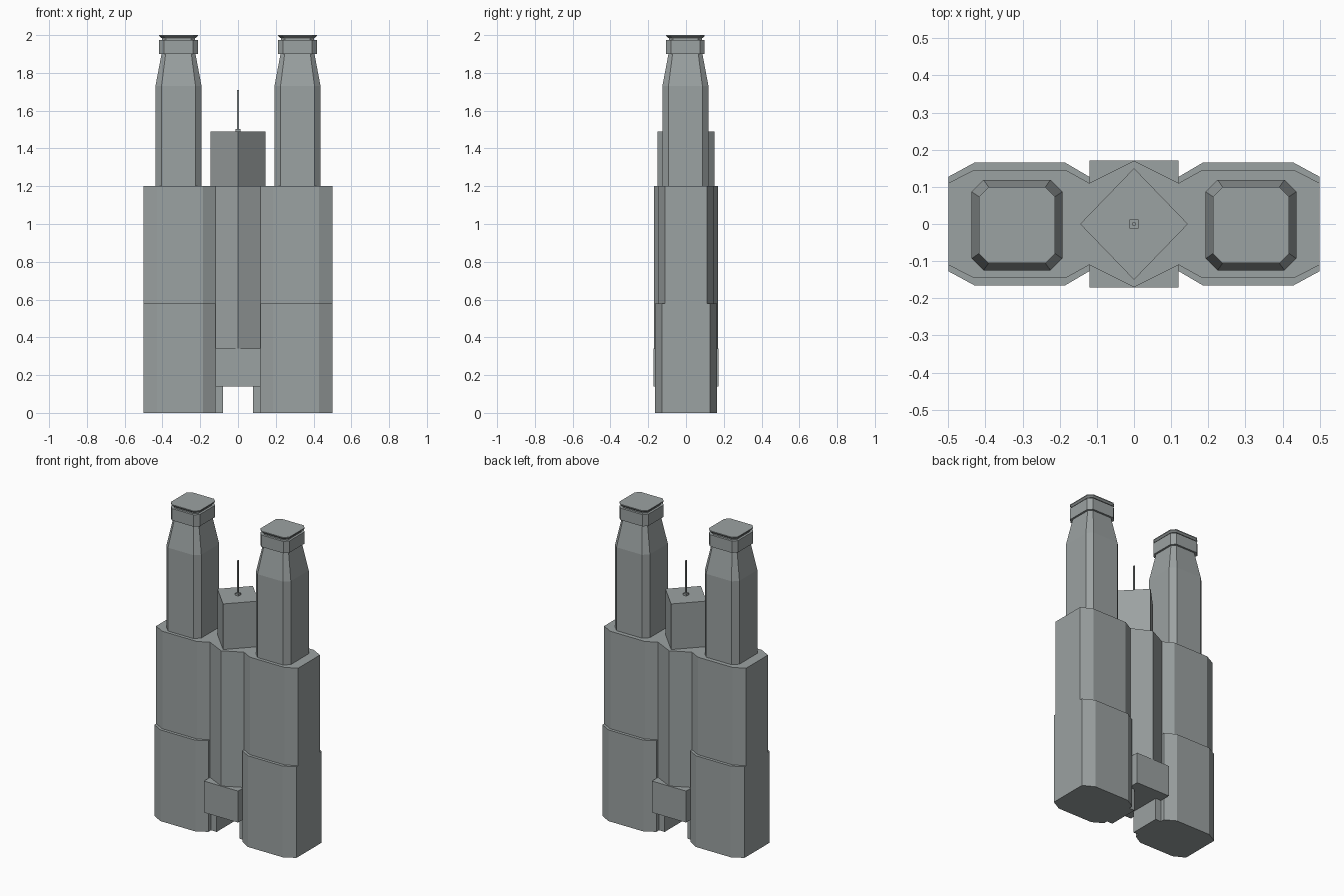
import bpy, bmesh

if "Cube" in bpy.data.objects:
    bpy.data.objects.remove(bpy.data.objects["Cube"])

concrete = bpy.data.materials.new("concrete_grey")
concrete.diffuse_color = (0.33, 0.36, 0.36, 1)
concrete.use_nodes = True
concrete.node_tree.nodes["Principled BSDF"].inputs["Base Color"].default_value = concrete.diffuse_color


def loft(name, rings):
    """Solid through stacked rings; each ring is (z, list of xy points)."""
    bm = bmesh.new()
    loops = [[bm.verts.new((x, y, z)) for x, y in pts] for z, pts in rings]
    n = len(loops[0])
    for a, b in zip(loops, loops[1:]):
        for i in range(n):
            j = (i + 1) % n
            bm.faces.new((a[i], a[j], b[j], b[i]))
    bm.faces.new(loops[0][::-1])
    bm.faces.new(loops[-1])
    bmesh.ops.recalc_face_normals(bm, faces=bm.faces)
    me = bpy.data.meshes.new(name)
    bm.to_mesh(me)
    bm.free()
    me.materials.append(concrete)
    ob = bpy.data.objects.new(name, me)
    bpy.context.collection.objects.link(ob)
    return ob


def prism(name, pts, z0, z1):
    return loft(name, [(z0, pts), (z1, pts)])


def rect(hx, hy, cx=0.0, cy=0.0):
    return [(cx - hx, cy - hy), (cx + hx, cy - hy), (cx + hx, cy + hy), (cx - hx, cy + hy)]


def octagon(cx, cy, h, c):
    k = h - c
    pts = [(-k, -h), (k, -h), (h, -k), (h, k), (k, h), (-k, h), (-h, k), (-h, -k)]
    return [(cx + x, cy + y) for x, y in pts]


def wing(s, edge, face):
    """Chamfered plan of one side block."""
    front = [(0.12, -edge), (0.185, -face), (0.43, -face), (0.50, -edge)]
    pts = front + [(x, -y) for x, y in reversed(front)]
    return [(s * x, y) for x, y in pts]


for s, side in ((-1, "left"), (1, "right")):
    # Side blocks: wide base, slimmer upper storey, inner gate pier
    prism(side + "_base_block", wing(s, 0.127, 0.165), 0, 0.58)
    prism(side + "_upper_block", wing(s, 0.11, 0.146), 0.58, 1.2)
    prism(side + "_gate_pier", rect(0.02, 0.10, s * 0.10), 0, 0.14)

    # Tower with tapered head
    cx, cy = s * 0.315, -0.003
    loft(side + "_tower", [(1.2, octagon(cx, cy, 0.122, 0.032)),
                           (1.73, octagon(cx, cy, 0.122, 0.032)),
                           (1.90, octagon(cx, cy, 0.09, 0.022))])
    # Collar, neck and flared roof slab
    prism(side + "_collar", octagon(cx, cy, 0.102, 0.025), 1.90, 1.975)
    prism(side + "_neck", octagon(cx, cy, 0.088, 0.022), 1.975, 1.99)
    loft(side + "_roof_slab", [(1.985, octagon(cx, cy, 0.092, 0.023)),
                               (1.995, octagon(cx, cy, 0.102, 0.025)),
                               (2.0, octagon(cx, cy, 0.102, 0.025))])

# Central core with pointed front and back
prism("central_core", [(-0.12, -0.11), (0, -0.17), (0.12, -0.11),
                       (0.12, 0.11), (0, 0.17), (-0.12, 0.11)], 0.34, 1.2)
# Bridge over the gate
prism("gate_bridge", rect(0.12, 0.171), 0.14, 0.34)
# Diamond lantern and mast
prism("diamond_block", [(0, -0.15), (0.145, 0), (0, 0.15), (-0.145, 0)], 1.2, 1.49)
prism("mast_base", rect(0.012, 0.012), 1.49, 1.503)
prism("mast", rect(0.004, 0.004), 1.503, 1.71)
